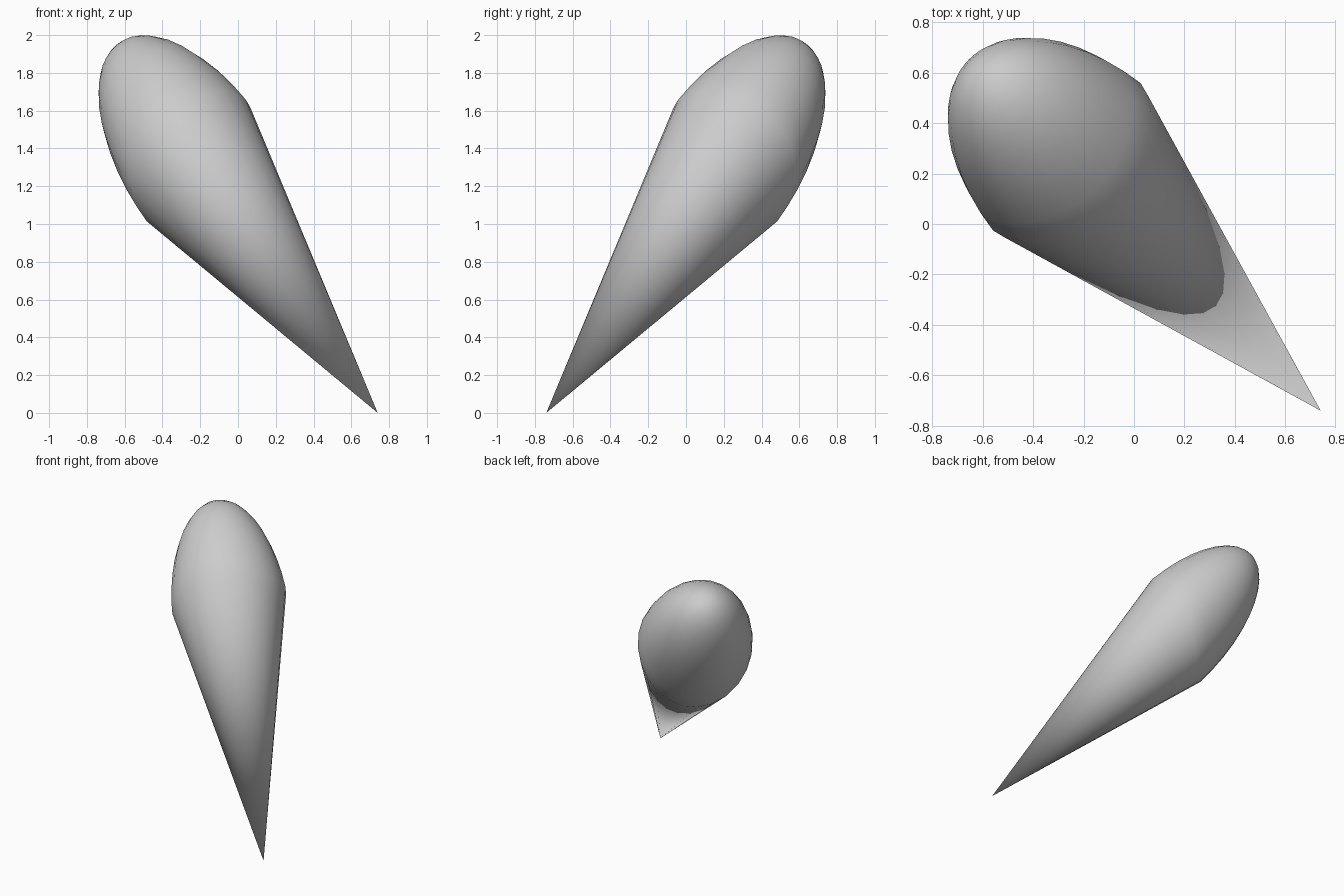
import bpy, bmesh, math
from mathutils import Matrix, Vector

if "Cube" in bpy.data.objects:
    bpy.data.objects.remove(bpy.data.objects["Cube"])

SEGMENTS, RINGS = 24, 20
R2 = math.sqrt(2)


def tilted(s, z, h=0.0):
    """Point from the symmetry plane: s runs towards +x/-y, h runs sideways."""
    return Vector(((s + h) / R2, (h - s) / R2, z))


tip = tilted(1.046, 0.0)            # sharp lower point
centre = tilted(-0.262, 1.288)      # middle of the stretched sphere
rim_up = tilted(0.185, 0.375)       # half-width in the symmetry plane
rim_side = tilted(0, 0, 0.42)       # half-width sideways
dome_axis = tilted(-0.635, 0.605)   # length of the rounded end

# Rounded end: cap of a stretched sphere whose rim rises at both sides
bm = bmesh.new()
bmesh.ops.create_uvsphere(bm, u_segments=SEGMENTS, v_segments=RINGS, radius=1)
bmesh.ops.delete(bm, geom=[v for v in bm.verts if v.co.z < -0.01], context='VERTS')
frame = Matrix((rim_up, rim_side, dome_axis)).transposed()
for v in bm.verts:
    x, y, z = v.co
    flat = math.hypot(x, y)
    if flat > 1e-4:
        low = 0.05 + 0.13 * (y / flat) ** 2
        z = low + (1 - low) * z
        k = math.sqrt(max(0, 1 - z * z)) / flat
        x, y = x * k, y * k
    v.co = centre + frame @ Vector((x, y, z))

# Pointed end: fan of triangles from the rim to the tip
rim = [e for e in bm.edges if e.is_boundary]
apex = bm.verts.new(tip)
for e in rim:
    bm.faces.new((e.verts[0], e.verts[1], apex))
bmesh.ops.recalc_face_normals(bm, faces=bm.faces)
for f in bm.faces:
    f.smooth = True

mesh = bpy.data.meshes.new("teardrop")
bm.to_mesh(mesh)
bm.free()
bpy.context.collection.objects.link(bpy.data.objects.new("teardrop", mesh))
